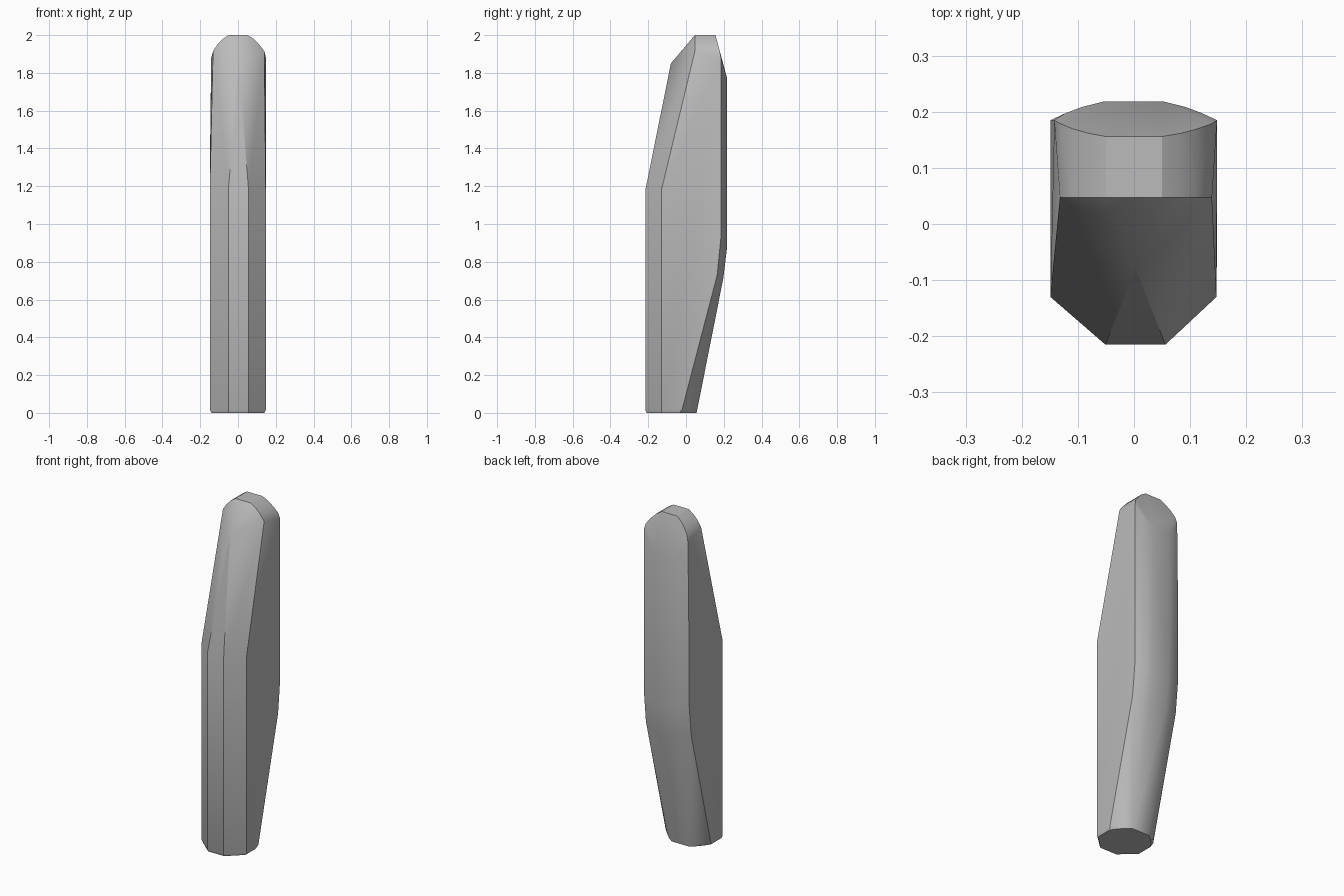
import bpy, bmesh, math

cube = bpy.data.objects.get("Cube")
if cube:
    bpy.data.objects.remove(cube, do_unlink=True)

# Single grey colour
grey = bpy.data.materials.new("grey")
grey.use_nodes = True
colour = (0.5, 0.5, 0.5, 1)
grey.diffuse_color = colour
grey.node_tree.nodes["Principled BSDF"].inputs["Base Color"].default_value = colour

corners = []


def pair(x, y, z, left=None):
    """Matching corners on both sides of the body."""
    corners.extend([(-x, y, z), (x if left is None else left, y, z)])


# Front strip and its chamfers
for z in (0.015, 1.18):
    pair(0.051, -0.215, z, 0.056)
    pair(0.149, -0.13, z, 0.147)
pair(0.051, -0.208, 0, 0.056)
pair(0.14, -0.13, 0)
corners.append((0.003, -0.08, 1.85))

# Rounded crown, cut off by the sloping back facet
for x, z, left in ((0.132, 1.915, 0.139), (0.108, 1.951, 0.112),
                   (0.08, 1.98, 0.083), (0.05, 2.0, 0.05)):
    pair(x, 0.047, z, left)
    pair(x, 0.156 + (2.0 - z) * 0.27, z, left)

# Gently rounded back: spread runs from the side edge (1) to the middle (0)
for spread, x in ((1, 0.149), (0.62, 0.122), (0.28, 0.092), (0, 0.055)):
    left = x - 0.001
    pair(x if spread < 1 else 0.142, 0.218 - 0.033 * spread,
         1.77 + 0.11 * spread, left)
    pair(x, 0.218 - 0.033 * spread, 1.3, left)
    pair(x, 0.218 - 0.033 * spread, 0.88 + 0.05 * spread, left)
    pair(x, 0.197 - 0.032 * spread, 0.71 + 0.02 * spread, left)
    pair(x - 0.009 * spread, 0.056 - 0.09 * spread, 0)
    pair(x, 0.058 - 0.078 * spread, 0.02, left)

# Body skinned over its corners
bm = bmesh.new()
for corner in corners:
    bm.verts.new(corner)
hull = bmesh.ops.convex_hull(bm, input=bm.verts[:])
loose = {g for g in hull["geom_interior"] + hull["geom_unused"]
         if isinstance(g, bmesh.types.BMVert)}
bmesh.ops.delete(bm, geom=list(loose), context="VERTS")
bmesh.ops.dissolve_limit(bm, angle_limit=math.radians(1),
                         verts=bm.verts[:], edges=bm.edges[:])
bmesh.ops.recalc_face_normals(bm, faces=bm.faces[:])
mesh = bpy.data.meshes.new("body")
bm.to_mesh(mesh)
bm.free()
mesh.materials.append(grey)
body = bpy.data.objects.new("body", mesh)
bpy.context.collection.objects.link(body)

# Soft shading on the rounded areas, crisp edges elsewhere
bpy.ops.object.select_all(action="DESELECT")
body.select_set(True)
bpy.context.view_layer.objects.active = body
bpy.ops.object.shade_smooth_by_angle(angle=math.radians(26))
